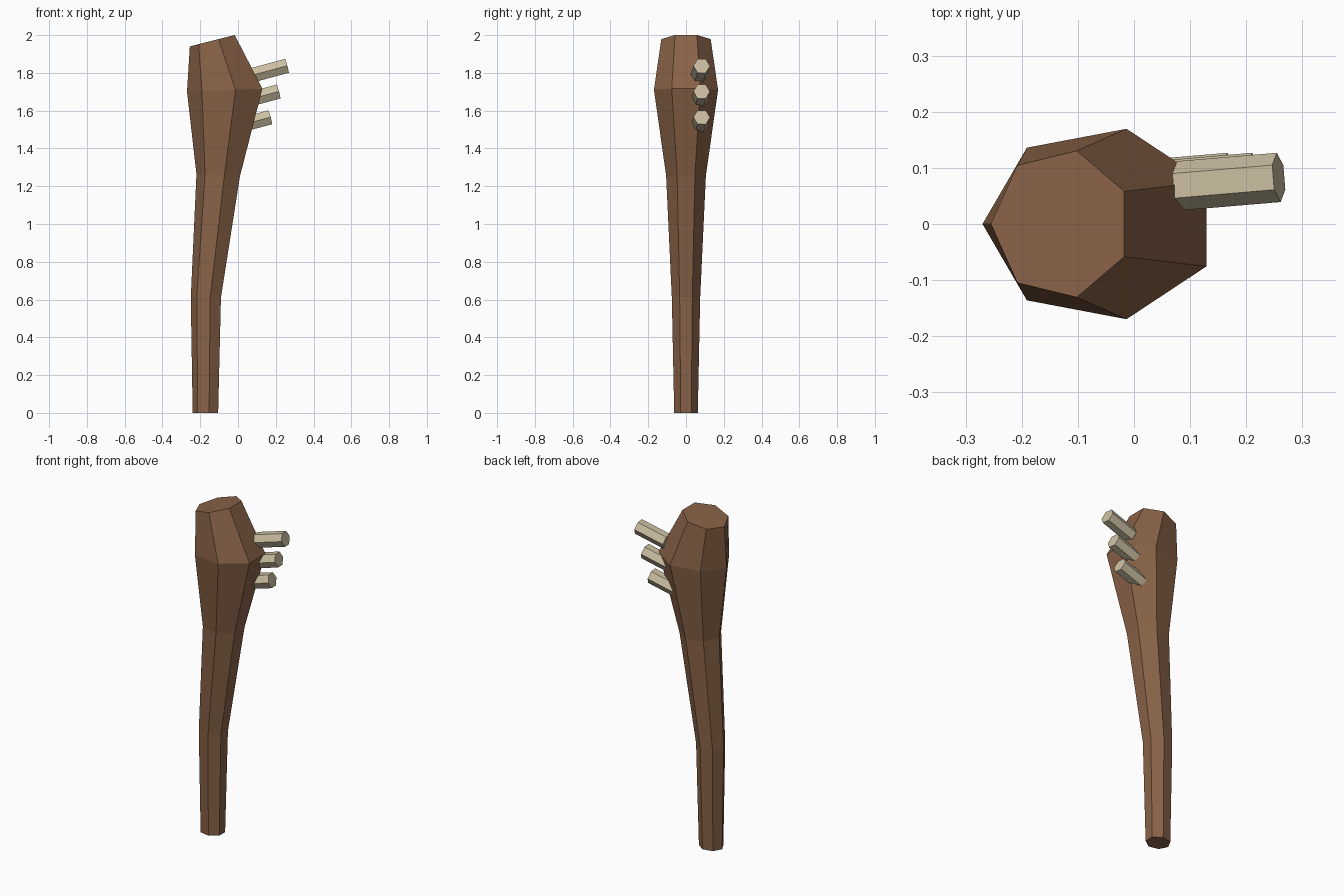
import bpy, bmesh, math
from mathutils import Vector, Matrix

if "Cube" in bpy.data.objects:
    bpy.data.objects.remove(bpy.data.objects["Cube"])


def material(name, rgb):
    m = bpy.data.materials.new(name)
    m.use_nodes = True
    m.diffuse_color = (*rgb, 1)
    m.node_tree.nodes["Principled BSDF"].inputs["Base Color"].default_value = (*rgb, 1)
    return m


def finish(name, bm, mat):
    bmesh.ops.recalc_face_normals(bm, faces=bm.faces)
    mesh = bpy.data.meshes.new(name)
    bm.to_mesh(mesh)
    bm.free()
    mesh.materials.append(mat)
    ob = bpy.data.objects.new(name, mesh)
    bpy.context.collection.objects.link(ob)
    return ob


wood = material("brown wood", (0.25, 0.124, 0.064))
bone = material("pale bone", (0.6, 0.52, 0.36))

# Club body: seven-sided rings (centre x, centre z, radius x, radius y, tilt slope)
SIDES = 7
rings = [
    (-0.169, 0.0, 0.071, 0.064, 0.0),
    (-0.166, 0.61, 0.084, 0.077, 0.0),
    (-0.099, 1.257, 0.121, 0.108, -0.05),
    (-0.06, 1.709, 0.21, 0.174, 0.04),
    (-0.13, 1.972, 0.125, 0.134, 0.253),
]
bm = bmesh.new()
loops = []
for cx, cz, rx, ry, slope in rings:
    loop = []
    for i in range(SIDES):
        a = math.pi + math.tau * i / SIDES
        dx = rx * math.cos(a)
        loop.append(bm.verts.new((cx + dx, ry * math.sin(a), cz + slope * dx)))
    loops.append(loop)
for low, high in zip(loops, loops[1:]):
    for i in range(SIDES):
        j = (i + 1) % SIDES
        bm.faces.new((low[i], low[j], high[j], high[i]))
bm.faces.new(loops[0])
bm.faces.new(loops[-1])
finish("club_body", bm, wood)

# Three hexagonal spikes, tilted upward, with side corners level in y
axis = Vector((0.178, 0.015, 0.048))
out = axis.normalized()
up = out.cross(Vector((0, 1, 0))).normalized()
side = up.cross(out)
frame = Matrix((side, up, out)).transposed().to_4x4()
names = ("upper_spike", "middle_spike", "lower_spike")
for k, name in enumerate(names):
    tip = Vector((0.258 - 0.044 * k, 0.083, 1.837 - 0.136 * k))
    bm = bmesh.new()
    bmesh.ops.create_cone(bm, cap_ends=True, segments=6, radius1=0.044,
                          radius2=0.044, depth=axis.length)
    # Turn a corner onto the side axis
    corner = max(bm.verts, key=lambda v: v.co.x).co
    spin = Matrix.Rotation(-math.atan2(corner.y, corner.x), 4, "Z")
    bm.transform(Matrix.Translation(tip - axis / 2) @ frame @ spin)
    finish(name, bm, bone)
